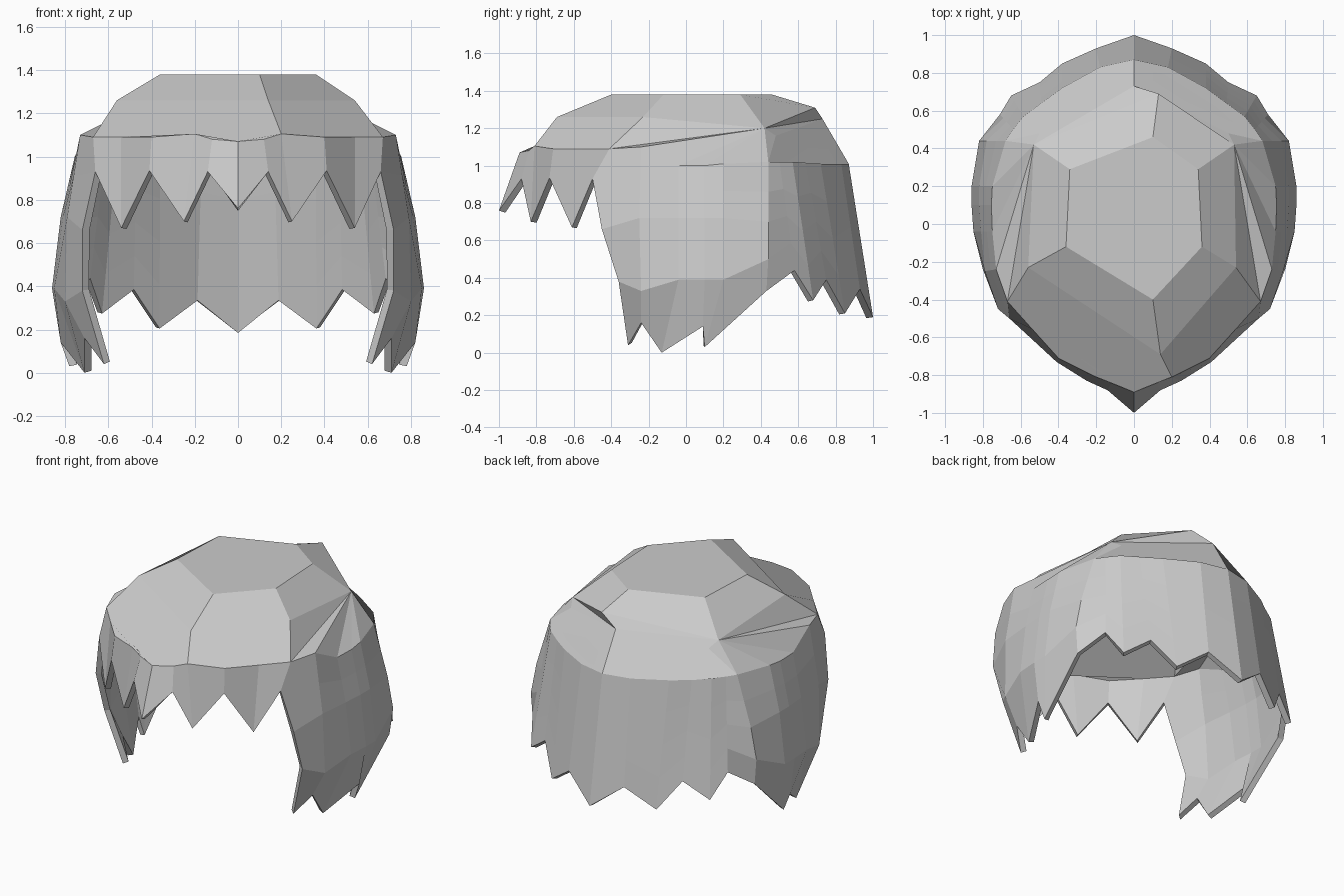
import bpy, bmesh
from mathutils import Vector

if "Cube" in bpy.data.objects:
    bpy.data.objects.remove(bpy.data.objects["Cube"])

# Fringe locks: (rim point, lock end), centre front to temple
fringe = [
    [(0, -.89, 1.07), (0, -1, .76)],
    [(.12, -.84, 1.08), (.14, -.88, .93)],
    [(.2, -.81, 1.105), (.25, -.83, .70)],
    [(.4, -.71, 1.09), (.41, -.73, .935)],
    [(.54, -.555, 1.09), (.54, -.61, .67)],
    [(.67, -.41, 1.09), (.66, -.50, .93)],
]
# Side columns from rim to lock end, temple to behind the ear
side = [
    [(.67, -.41, 1.09), (.66, -.50, .93), (.72, -.45, .66), (.72, -.36, .38), (.62, -.31, .04)],
    [(.73, -.24, 1.10), (.79, -.25, .72), (.80, -.24, .33), (.71, -.24, .16)],
    [(.75, -.04, 1.00), (.81, -.04, .72), (.85, -.04, .39), (.71, -.13, 0)],
    [(.755, .1, 1.00), (.82, .1, .72), (.86, .1, .39), (.82, .09, .14)],
    [(.75, .2, 1.01), (.82, .2, .72), (.86, .2, .39), (.78, .1, .03)],
    [(.68, .44, 1.02), (.78, .44, .70), (.82, .44, .50), (.80, .43, .33)],
]
# Back locks: (rim point, lock end), ear to centre back
back = [
    [(.64, .50, 1.02), (.71, .58, .44)],
    [(.585, .57, 1.02), (.65, .68, .28)],
    [(.49, .64, 1.01), (.50, .75, .39)],
    [(.38, .72, 1.01), (.38, .85, .21)],
    [(.18, .83, 1.01), (.20, .93, .34)],
    [(0, .87, 1.01), (0, 1, .19)],
]


def column(pts):
    """Fill a column up to five points."""
    p = [Vector(v) for v in pts]
    if len(p) == 2:
        return [p[0].lerp(p[1], k / 4) for k in range(5)]
    if len(p) == 4:
        p.insert(1, (p[0] + p[1]) / 2)
    return p


bm = bmesh.new()


def face(pts):
    bm.faces.new([bm.verts.new(p) for p in pts])


def fan(centre, pts):
    for a, b in zip(pts, pts[1:]):
        face([centre, a, b])


def grid(cols, s):
    for a, b in zip(cols, cols[1:]):
        for k in range(len(a) - 1):
            face([(s * p[0], p[1], p[2]) for p in (a[k], b[k], b[k + 1], a[k + 1])])


# Hanging hair on both sides
for s in (1, -1):
    grid(fringe, s)
    grid([column(c) for c in side + back], s)

# Crown: flat top, shoulder ring, then panels down to the rim
rim_half = [c[0] for c in fringe + side[1:] + back]


def rim(i, j, s):
    return [(s * p[0], p[1], p[2]) for p in rim_half[i:j + 1]]


top = [(x, y, 1.38) for x, y in
       ((.10, -.40), (.36, -.12), (.34, .29), (.10, .46), (-.34, .29), (-.36, -.12))]
ring = [(.14, -.69, 1.26), (.54, -.23, 1.26), (.53, .42, 1.20),
        (.13, .69, 1.31), (-.53, .42, 1.20), (-.56, -.23, 1.26)]
nape = (0, .73, 1.25)
face(top)
for i in range(6):
    j = (i + 1) % 6
    face([top[i], top[j], ring[j], ring[i]])
face([ring[0]] + rim(2, 5, 1) + [ring[1]])
face([ring[0]] + rim(0, 2, 1)[::-1] + rim(1, 5, -1) + [ring[5]])
for s, r1, r2 in ((1, ring[1], ring[2]), (-1, ring[5], ring[4])):
    step = (s * .50, .48, 1.16)
    fan(r2, [r1] + rim(5, 10, s) + [step, nape, ring[3]])
    face([step] + rim(10, 16, s) + [nape])

bmesh.ops.remove_doubles(bm, verts=bm.verts, dist=.001)
bmesh.ops.recalc_face_normals(bm, faces=bm.faces)
# make sure normals point outwards
flat = max(bm.faces, key=lambda f: f.calc_center_median().z)
if flat.normal.z < 0:
    bmesh.ops.reverse_faces(bm, faces=bm.faces)

mesh = bpy.data.meshes.new("hair")
bm.to_mesh(mesh)
bm.free()
hair = bpy.data.objects.new("hair", mesh)
bpy.context.collection.objects.link(hair)

# Shell thickness, inwards
shell = hair.modifiers.new("thickness", 'SOLIDIFY')
shell.thickness = .036
shell.offset = -1
